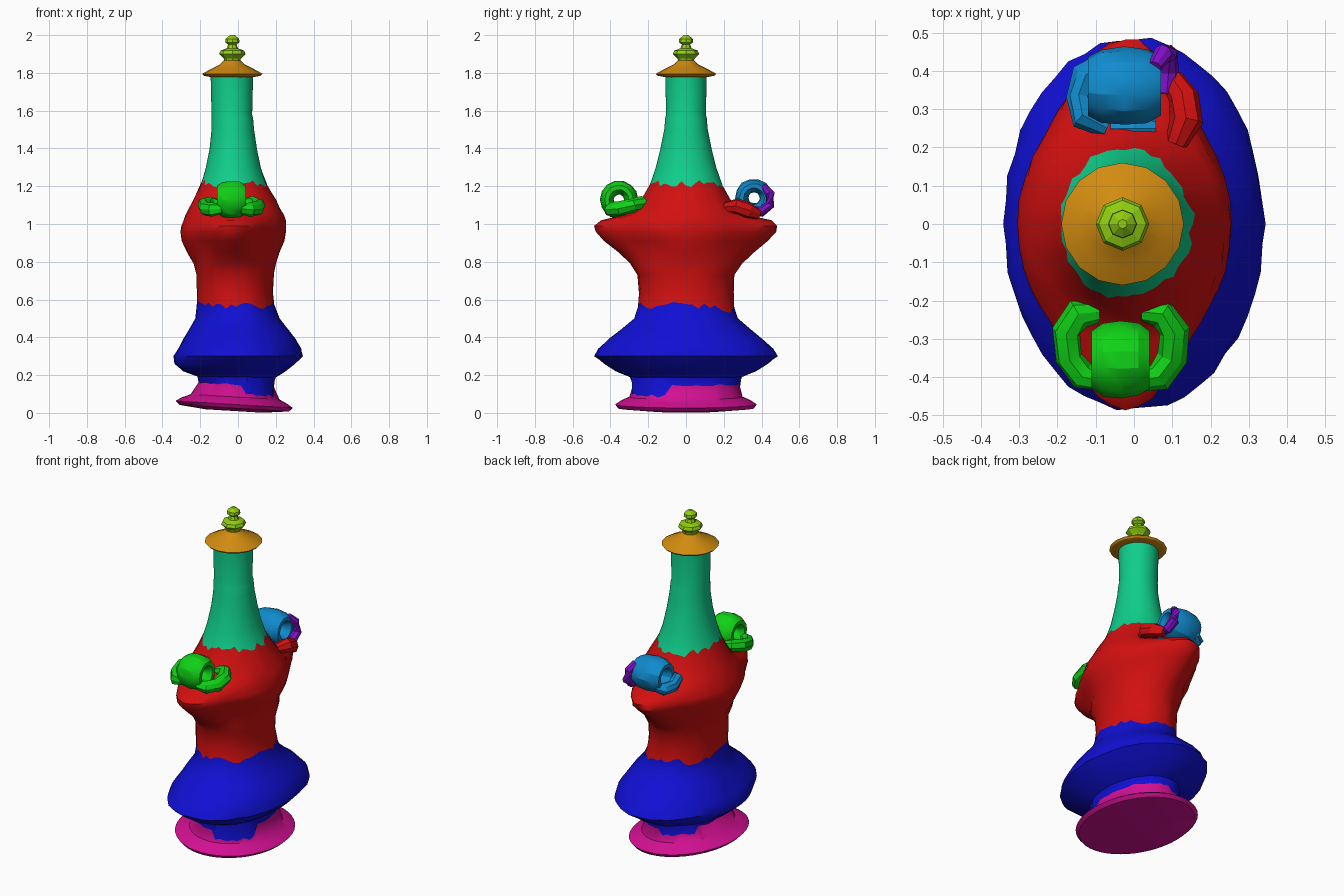
import bpy, bmesh, math, random
from mathutils import Vector

random.seed(4)
if "Cube" in bpy.data.objects:
    bpy.data.objects.remove(bpy.data.objects["Cube"])


def material(name, rgb):
    m = bpy.data.materials.new(name)
    m.use_nodes = True
    m.diffuse_color = (*rgb, 1)
    m.node_tree.nodes["Principled BSDF"].inputs["Base Color"].default_value = (*rgb, 1)
    return m


MAGENTA = material("magenta", (0.65, 0.005, 0.29))
BLUE = material("deep blue", (0.005, 0.005, 0.66))
RED = material("red", (0.65, 0.005, 0.005))
TEAL = material("teal", (0.005, 0.62, 0.26))
ORANGE = material("orange", (0.64, 0.26, 0.005))
LIME = material("lime", (0.28, 0.62, 0.005))
GREEN = material("green", (0.005, 0.64, 0.008))
SKY = material("sky blue", (0.005, 0.26, 0.62))
PURPLE = material("purple", (0.23, 0.005, 0.62))


def make_object(name, bm, mats, smooth=None):
    bmesh.ops.recalc_face_normals(bm, faces=bm.faces)
    mesh = bpy.data.meshes.new(name)
    bm.to_mesh(mesh)
    bm.free()
    ob = bpy.data.objects.new(name, mesh)
    bpy.context.collection.objects.link(ob)
    for m in mats:
        mesh.materials.append(m)
    if smooth:
        bpy.ops.object.select_all(action="DESELECT")
        ob.select_set(True)
        bpy.context.view_layer.objects.active = ob
        bpy.ops.object.shade_smooth_by_angle(angle=math.radians(smooth))
    return ob


def skin(bm, rings, mat_of_row=lambda i: 0, closed=False):
    """Join rings of points with quads and cap both ends."""
    rows = [[bm.verts.new(p) for p in ring] for ring in rings]
    n = len(rows[0])
    count = len(rows) if closed else len(rows) - 1
    for i in range(count):
        a, b = rows[i], rows[(i + 1) % len(rows)]
        for j in range(n):
            f = bm.faces.new((a[j], a[(j + 1) % n], b[(j + 1) % n], b[j]))
            f.material_index = mat_of_row(i)
    if not closed:
        bm.faces.new(rows[0]).material_index = mat_of_row(0)
        bm.faces.new(rows[-1]).material_index = mat_of_row(count - 1)


# Body: oval sections given as z, x min, x max, y half length
SECTIONS = [
    (0.010, -.17, .13, .19), (0.025, -.31, .27, .36), (0.045, -.33, .29, .375),
    (0.065, -.30, .26, .345), (0.085, -.25, .22, .30), (0.145, -.205, .185, .28),
    (0.19, -.215, .20, .295), (0.22, -.29, .25, .37), (0.26, -.335, .30, .43),
    (0.30, -.34, .34, .485), (0.34, -.32, .335, .465), (0.39, -.29, .305, .41),
    (0.44, -.26, .27, .345), (0.50, -.225, .22, .275), (0.56, -.215, .195, .255),
    (0.64, -.22, .185, .25), (0.73, -.22, .19, .255), (0.79, -.235, .20, .295),
    (0.85, -.27, .22, .36), (0.91, -.295, .245, .43), (0.96, -.305, .255, .48),
    (0.99, -.30, .255, .485), (1.02, -.29, .25, .45), (1.05, -.275, .24, .32),
    (1.08, -.26, .225, .275), (1.13, -.235, .20, .235), (1.21, -.195, .15, .19),
    (1.30, -.17, .12, .16), (1.40, -.15, .10, .135), (1.50, -.14, .085, .115),
    (1.56, -.14, .08, .11), (1.58, -.14, .075, .105), (1.79, -.145, .08, .11)]
FOOT_TOP, SKIRT_TOP, WAIST_TOP = 5, 14, 26  # rows where the colour changes


def section_at(z):
    for a, b in zip(SECTIONS, SECTIONS[1:]):
        if z <= b[0]:
            t = (z - a[0]) / (b[0] - a[0])
            return [p + (q - p) * t for p, q in zip(a, b)]
    return list(SECTIONS[-1])


def body_ring(row, n=48):
    ring, drift = [], 0
    for j in range(n):
        ang = math.tau * j / n
        z = SECTIONS[row][0]
        if row in (SKIRT_TOP, WAIST_TOP):       # ragged colour borders
            drift = 0.4 * drift + random.uniform(-.022, .022)
            z += drift
        elif row == FOOT_TOP:                   # two dips in the foot border
            for mid, depth in ((-50, .055), (120, .03)):
                gap = (math.degrees(ang) - mid + 180) % 360 - 180
                if abs(gap) < 28:
                    z -= depth * random.uniform(.85, 1)
            z += random.uniform(0, .012)
        _, x0, x1, ry = section_at(z)
        k = 1 + random.uniform(-.012, .012) * (0.1 < z < 1.2)
        # shoulder ovals are pinched at the front and back
        pinch = 1 - .13 * abs(math.sin(2 * ang)) ** 2 * (0.84 < z < 1.04)
        x = (x0 + x1) / 2 + (x1 - x0) / 2 * math.cos(ang) * k * pinch
        y = ry * math.sin(ang) * k * pinch
        tilt = .06 * max(0, min(1, (.22 - z) / .12))
        ring.append((x, y, z - tilt * (x + .02)))
    return ring


def body_colour(row):
    return sum(row >= r for r in (FOOT_TOP, SKIRT_TOP, WAIST_TOP))


bm = bmesh.new()
skin(bm, [body_ring(i) for i in range(len(SECTIONS))], body_colour)
make_object("bottle_body", bm, [MAGENTA, BLUE, RED, TEAL], 40)


# Turned parts on the neck axis
def lathe(name, profile, n, mat, smooth=None):
    bm = bmesh.new()
    skin(bm, [[(-.03 + r * math.cos(math.tau * j / n), r * math.sin(math.tau * j / n), z)
               for j in range(n)] for z, r in profile])
    return make_object(name, bm, [mat], smooth)


lathe("cap_disc", [(1.775, .10), (1.785, .15), (1.795, .16), (1.82, .115),
                   (1.845, .065), (1.865, .045)], 16, ORANGE, 25)
lathe("finial", [(1.855, .04), (1.875, .045), (1.90, .07), (1.918, .062), (1.93, .03),
                 (1.95, .022), (1.962, .038), (1.98, .036), (2.0, .012)], 8, LIME)


# Scroll rings: thick bands around an axis along x
def scroll(name, centre, major, minor, half_width, mat):
    bm = bmesh.new()
    rings = []
    for i in range(14):
        a = math.tau * i / 14
        ring = []
        for j in range(10):
            b = math.tau * j / 10
            r = major + minor * math.cos(b) * random.uniform(.92, 1.05)
            ring.append((centre[0] + half_width * math.sin(b), centre[1] + r * math.cos(a),
                         centre[2] + r * math.sin(a)))
        rings.append(ring)
    skin(bm, rings, closed=True)
    make_object(name, bm, [mat], 25)


# Curls: short lumpy tubes along a path
def curl(name, path, radius, mat, n=8):
    pts = [Vector(p) for p in path]
    bm = bmesh.new()
    rings = []
    for i, p in enumerate(pts):
        d = pts[min(i + 1, len(pts) - 1)] - pts[max(i - 1, 0)]
        q = d.to_track_quat("Z", "Y")
        r = radius * (.7 if i in (0, len(pts) - 1) else 1)
        rings.append([p + q @ Vector((math.cos(math.tau * j / n), math.sin(math.tau * j / n), 0))
                      * r * random.uniform(.9, 1.1) for j in range(n)])
    skin(bm, rings)
    make_object(name, bm, [mat], 25)


# Front ornament
scroll("front_scroll", (-.035, -.355, 1.13), .064, .038, .08, GREEN)
for side, name in ((-1, "front_curl_right"), (1, "front_curl_left")):
    def at(x, y, z):
        return (-.035 + side * x, y, z)
    curl(name, [at(.05, -.41, 1.08), at(.10, -.40, 1.075), at(.135, -.35, 1.08),
                at(.14, -.28, 1.10), at(.11, -.235, 1.11), at(.06, -.23, 1.10)],
         .038, GREEN)

# Back ornament
scroll("back_scroll", (-.025, .36, 1.137), .066, .037, .10, SKY)
curl("back_curl_right", [(-.09, .42, 1.09), (-.125, .39, 1.075), (-.145, .33, 1.08),
                         (-.13, .28, 1.10), (-.07, .25, 1.10)], .035, SKY)
curl("back_scroll_foot", [(-.06, .25, 1.085), (0, .25, 1.09), (.055, .25, 1.085)], .035, SKY)
curl("back_curl_purple", [(.055, .41, 1.20), (.075, .445, 1.16), (.085, .445, 1.10),
                          (.09, .40, 1.065), (.085, .34, 1.07)], .027, PURPLE)
curl("back_curl_red", [(.10, .38, 1.05), (.13, .33, 1.07), (.135, .27, 1.095),
                       (.11, .21, 1.09)], .042, RED)
